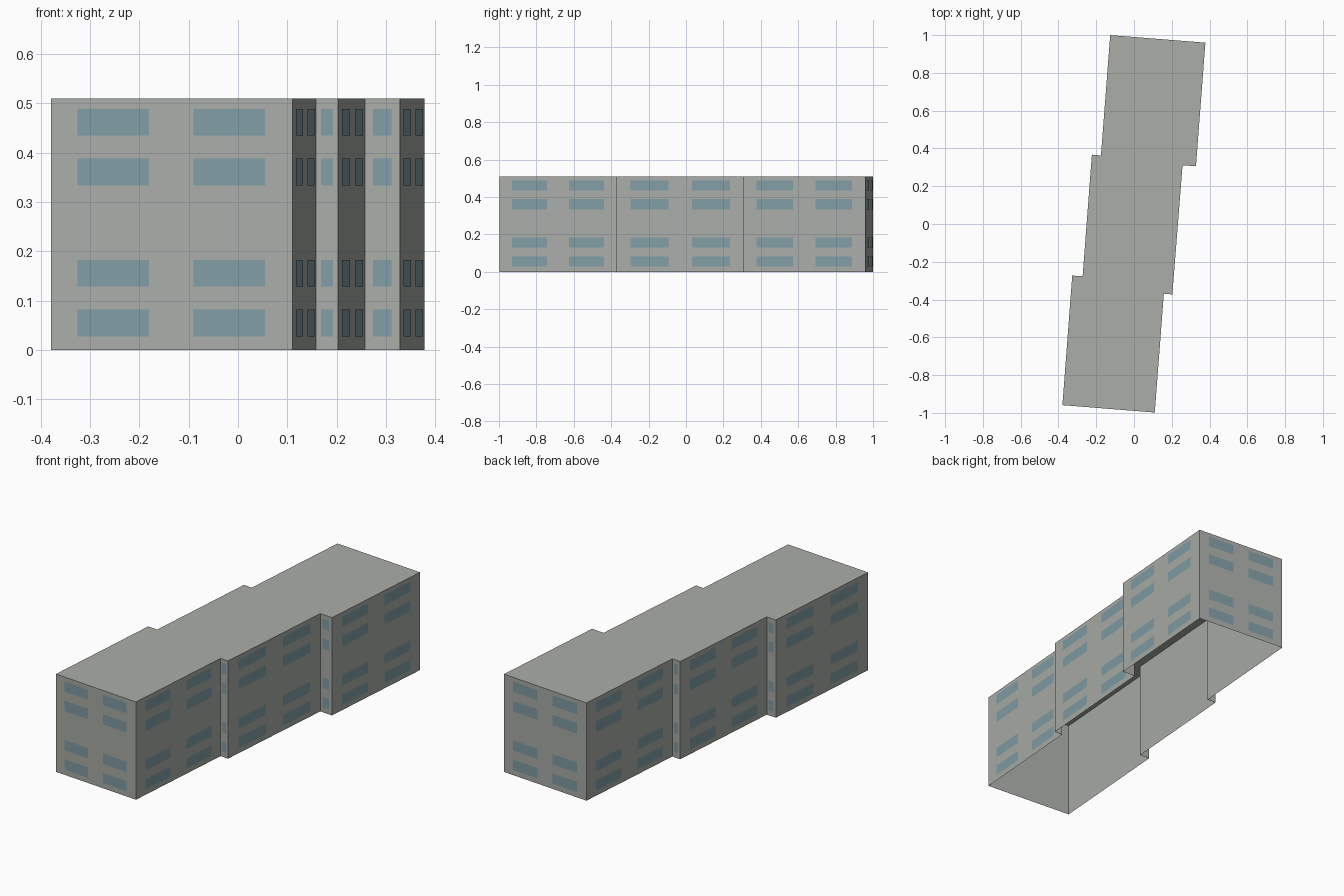
import bpy
from mathutils import Vector

cube = bpy.data.objects.get("Cube")
if cube:
    bpy.data.objects.remove(cube, do_unlink=True)


def material(name, rgb):
    m = bpy.data.materials.new(name)
    m.use_nodes = True
    m.diffuse_color = (*rgb, 1)
    m.node_tree.nodes["Principled BSDF"].inputs["Base Color"].default_value = (*rgb, 1)
    return m


def add_mesh(name, verts, faces, mat):
    me = bpy.data.meshes.new(name)
    me.from_pydata(verts, [], faces)
    me.materials.append(mat)
    ob = bpy.data.objects.new(name, me)
    bpy.context.collection.objects.link(ob)
    return ob


concrete = material("grey concrete", (0.40, 0.42, 0.39))
glass = material("blue grey glass", (0.22, 0.34, 0.38))

HEIGHT = 0.51
# Stepped footprint, counter-clockwise from the front left corner
footprint = [Vector(p) for p in (
    (-0.379, -0.959), (0.11, -0.998), (0.158, -0.369), (0.203, -0.373),
    (0.257, 0.311), (0.328, 0.306), (0.378, 0.96), (-0.126, 1.0),
    (-0.175, 0.363), (-0.223, 0.367), (-0.272, -0.277), (-0.327, -0.273))]
n = len(footprint)

# Shell: walls and flat roof, open underneath
verts = [(p.x, p.y, z) for z in (0, HEIGHT) for p in footprint]
walls = [(i, (i + 1) % n, (i + 1) % n + n, i + n) for i in range(n)]
add_mesh("building_shell", verts, walls + [tuple(range(n, 2 * n))], concrete)

# Windows: four rows; two per long wall, one on each narrow step
ROWS = (0.028, 0.129, 0.334, 0.435)
ROW_HEIGHT = 0.054
for i, a in enumerate(footprint):
    b = footprint[(i + 1) % n]
    along = b - a
    out = Vector((along.y, -along.x)).normalized() * 0.002
    spans = ((0.23, 0.77),) if along.length < 0.1 else ((0.11, 0.407), (0.592, 0.888))
    verts, faces = [], []
    for z in ROWS:
        for s, e in spans:
            p, q = a + along * s + out, a + along * e + out
            k = len(verts)
            verts += [(*p, z), (*q, z), (*q, z + ROW_HEIGHT), (*p, z + ROW_HEIGHT)]
            faces.append((k, k + 1, k + 2, k + 3))
    add_mesh(f"wall_windows_{i + 1}", verts, faces, glass)
